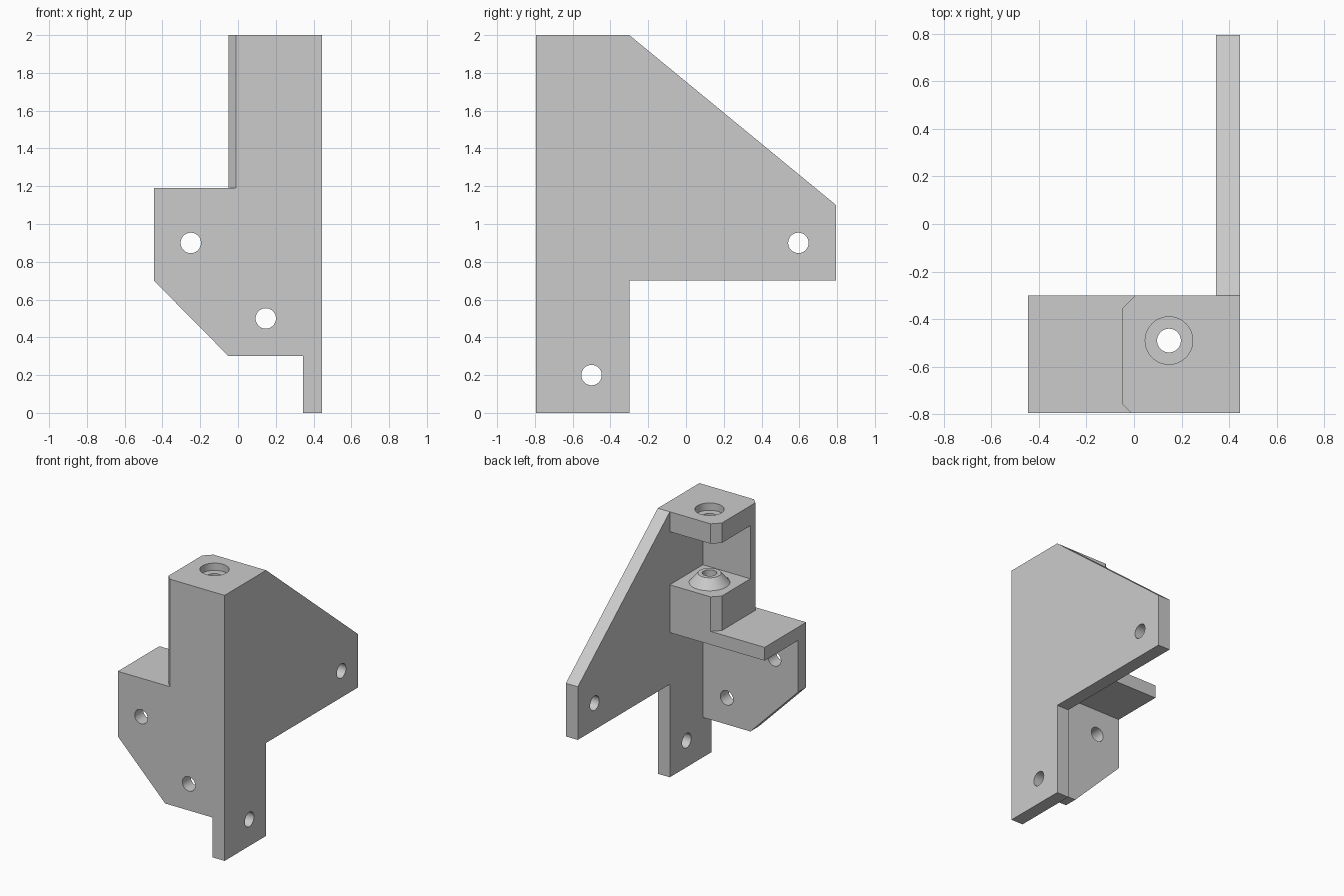
import bpy
import bmesh
from math import radians
from mathutils import Matrix, Vector

cube = bpy.data.objects.get("Cube")
if cube:
    bpy.data.objects.remove(cube, do_unlink=True)

grey = bpy.data.materials.new("plain grey")
grey.use_nodes = True
GREY = (0.6, 0.6, 0.6, 1)
grey.diffuse_color = GREY
grey.node_tree.nodes["Principled BSDF"].inputs["Base Color"].default_value = GREY


def finish(name, bm):
    bmesh.ops.recalc_face_normals(bm, faces=bm.faces)
    mesh = bpy.data.meshes.new(name)
    bm.to_mesh(mesh)
    bm.free()
    mesh.materials.append(grey)
    obj = bpy.data.objects.new(name, mesh)
    bpy.context.collection.objects.link(obj)
    return obj


def prism(name, profile, axis, low, high):
    """Extrude a 2D profile along x, y or z between two positions."""
    def place(p, d):
        co = list(p)
        co.insert("xyz".index(axis), d)
        return co
    bm = bmesh.new()
    face = bm.faces.new([bm.verts.new(place(p, low)) for p in profile])
    grown = bmesh.ops.extrude_face_region(bm, geom=[face])["geom"]
    verts = [v for v in grown if isinstance(v, bmesh.types.BMVert)]
    bmesh.ops.translate(bm, verts=verts, vec=Vector(place((0, 0), high - low)))
    return finish(name, bm)


def rod(name, centre, r1, r2, depth, axis="z"):
    """Round solid centred on a point and aligned with an axis."""
    turn = {"x": Matrix.Rotation(radians(90), 4, "Y"),
            "y": Matrix.Rotation(radians(90), 4, "X"),
            "z": Matrix.Identity(4)}[axis]
    bm = bmesh.new()
    bmesh.ops.create_cone(bm, cap_ends=True, segments=48, radius1=r1, radius2=r2,
                          depth=depth, matrix=Matrix.Translation(centre) @ turn)
    return finish(name, bm)


def combine(body, other, operation):
    other.hide_render = True
    mod = body.modifiers.new(other.name, "BOOLEAN")
    mod.operation = operation
    mod.solver = "EXACT"
    mod.object = other
    bpy.context.view_layer.objects.active = body
    bpy.ops.object.modifier_apply(modifier=mod.name)
    bpy.data.objects.remove(other, do_unlink=True)


LEFT, INNER, RIGHT = -0.445, 0.345, 0.445
FRONT, WALL, REAR, TIP = -0.795, -0.695, -0.3, 0.795
PIVOT = (0.147, -0.49)

# Side plate with sloping arm
body = prism("bracket_body", [(FRONT, 0), (REAR, 0), (REAR, 0.7), (TIP, 0.7),
                              (TIP, 1.1), (REAR, 2), (FRONT, 2)], "x", INNER, RIGHT)

# Front plate and shelf
parts = [
    prism("front_plate", [(LEFT, 0.7), (-0.05, 0.3), (RIGHT, 0.3), (RIGHT, 1.19),
                          (LEFT, 1.19)], "y", FRONT, WALL),
    prism("shelf", [(LEFT, FRONT), (RIGHT, FRONT), (RIGHT, REAR), (LEFT, REAR)],
          "z", 1.09, 1.19),
]

# Chamfered column, opened between its lower and upper blocks
column = prism("column", [(-0.01, FRONT), (RIGHT, FRONT), (RIGHT, REAR), (0.005, REAR),
                          (-0.05, -0.355), (-0.05, -0.755)], "z", 1.09, 2)
gap = prism("column_gap", [(-0.2, WALL), (INNER, WALL), (INNER, 0), (-0.2, 0)],
            "z", 1.45, 1.85)
combine(column, gap, "DIFFERENCE")
parts.append(column)

# Conical seat on the lower block
parts.append(rod("cone_seat", (*PIVOT, 1.47), 0.165, 0.08, 0.1))

for part in parts:
    combine(body, part, "UNION")

# Pivot bore, top recess and screw holes
holes = [
    rod("pivot_bore", (*PIVOT, 1.5), 0.05, 0.05, 1.2),
    rod("top_recess", (*PIVOT, 2.0), 0.1, 0.1, 0.11),
]
for x, z in [(-0.25, 0.9), (0.147, 0.5)]:
    holes.append(rod("front_hole", (x, -0.745, z), 0.054, 0.054, 0.3, "y"))
for y, z in [(-0.5, 0.2), (0.595, 0.9)]:
    holes.append(rod("side_hole", (0.395, y, z), 0.054, 0.054, 0.3, "x"))
for hole in holes:
    combine(body, hole, "DIFFERENCE")

bpy.ops.object.select_all(action="DESELECT")
body.select_set(True)
bpy.context.view_layer.objects.active = body
bpy.ops.object.shade_smooth_by_angle(angle=radians(30))
